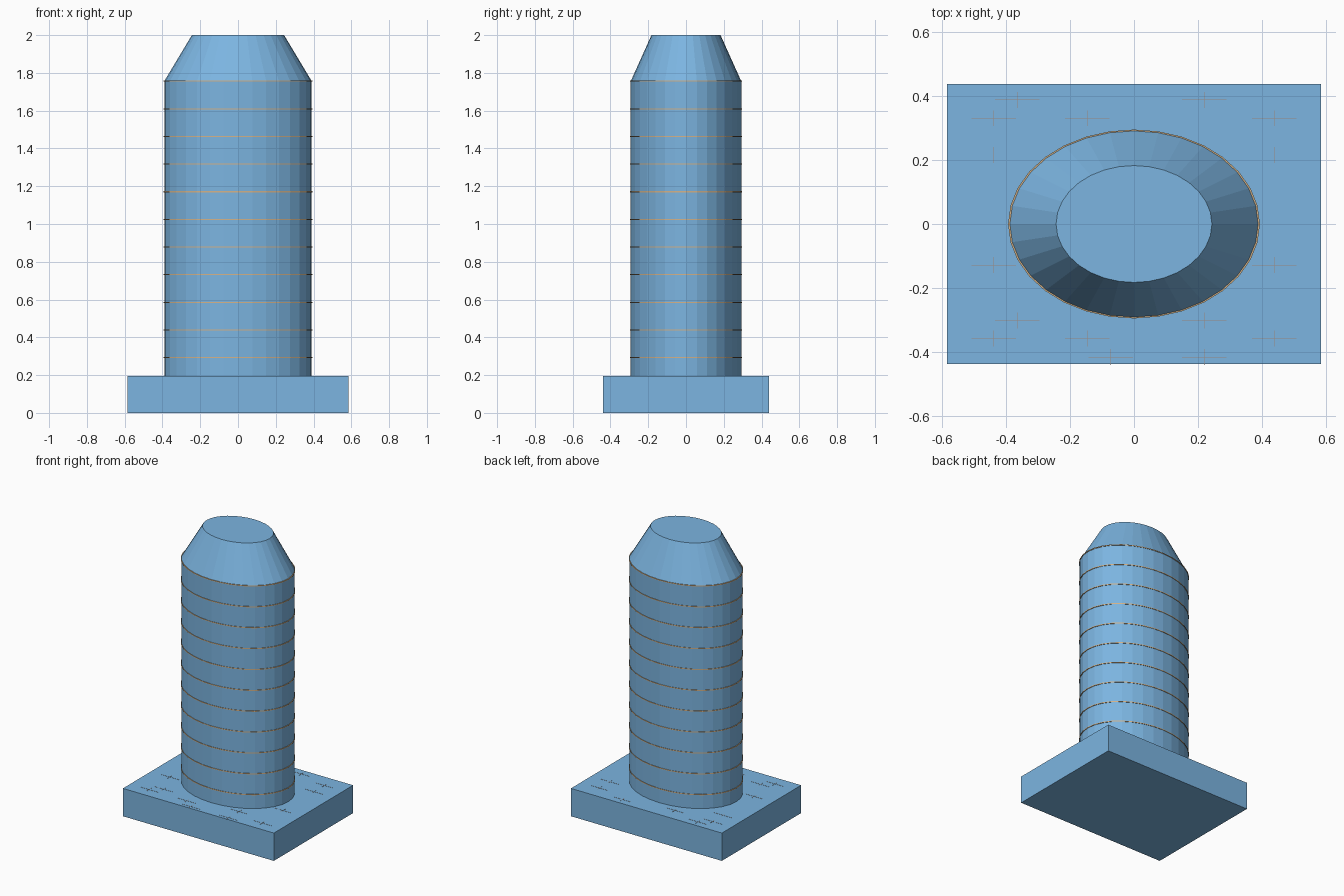
import bpy
import bmesh
import math
from mathutils import Matrix

cube = bpy.data.objects.get("Cube")
if cube:
    bpy.data.objects.remove(cube, do_unlink=True)

UNIT = 2 / 20.5
SIDES = 32
BASE_TOP = 2 * UNIT


def material(name, colour):
    mat = bpy.data.materials.new(name)
    mat.use_nodes = True
    mat.diffuse_color = colour
    mat.node_tree.nodes["Principled BSDF"].inputs["Base Color"].default_value = colour
    return mat


blue = material("sky blue", (0.20, 0.46, 0.75, 1))
tan = material("tan", (0.66, 0.45, 0.25, 1))
mortar = material("mortar brown", (0.35, 0.27, 0.24, 1))


def add_object(name, bm, mat):
    bmesh.ops.recalc_face_normals(bm, faces=bm.faces)
    mesh = bpy.data.meshes.new(name)
    bm.to_mesh(mesh)
    bm.free()
    mesh.materials.append(mat)
    obj = bpy.data.objects.new(name, mesh)
    bpy.context.collection.objects.link(obj)
    return obj


def add_box(bm, size, centre):
    bmesh.ops.create_cube(bm, size=1, matrix=Matrix.Translation(centre) @ Matrix.Diagonal((*size, 1)))


def loft(bm, sections):
    """Stack elliptical sections (scale, z) into a closed faceted solid."""
    rings = []
    for scale, z in sections:
        ring = []
        for i in range(SIDES):
            a = math.tau * i / SIDES
            ring.append(bm.verts.new((4 * UNIT * scale * math.cos(a), 3 * UNIT * scale * math.sin(a), z)))
        rings.append(ring)
    for low, high in zip(rings, rings[1:]):
        for i in range(SIDES):
            j = (i + 1) % SIDES
            bm.faces.new((low[i], low[j], high[j], high[i]))
    bm.faces.new(rings[0][::-1])
    bm.faces.new(rings[-1])


# Rectangular base slab
bm = bmesh.new()
add_box(bm, (12 * UNIT, 9 * UNIT, BASE_TOP), (0, 0, BASE_TOP / 2))
add_object("base_slab", bm, blue)

# Elliptical shaft with a tapered, flat-topped cap
bm = bmesh.new()
loft(bm, [(1, BASE_TOP), (1, 18 * UNIT), (0.625, 2)])
add_object("tapered_shaft", bm, blue)

# Evenly spaced hairline bands
for n in range(11):
    bm = bmesh.new()
    z = (3 + 1.5 * n) * UNIT
    loft(bm, [(1.01, z - 0.003), (1.01, z + 0.003)])
    add_object(f"band_{n + 1}", bm, tan)

# Broken hairline joints on top of the slab
bm = bmesh.new()
for row in range(-7, 8):
    y = row * 0.0575 - 0.014
    for col in range(-2, 2):
        x = (col + 0.5 + 0.25 * (row % 2)) * 3 * UNIT
        outside = (x / 0.45) ** 2 + (y / 0.3) ** 2 > 1.1
        if abs(x) < 0.5 and abs(y) < 0.42 and outside and (row + col) % 3:
            add_box(bm, (0.14, 0.0015, 0.002), (x, y, BASE_TOP))
            add_box(bm, (0.0015, 0.05, 0.002), (x, y + 0.0, BASE_TOP))
add_object("slab_joints", bm, mortar)
